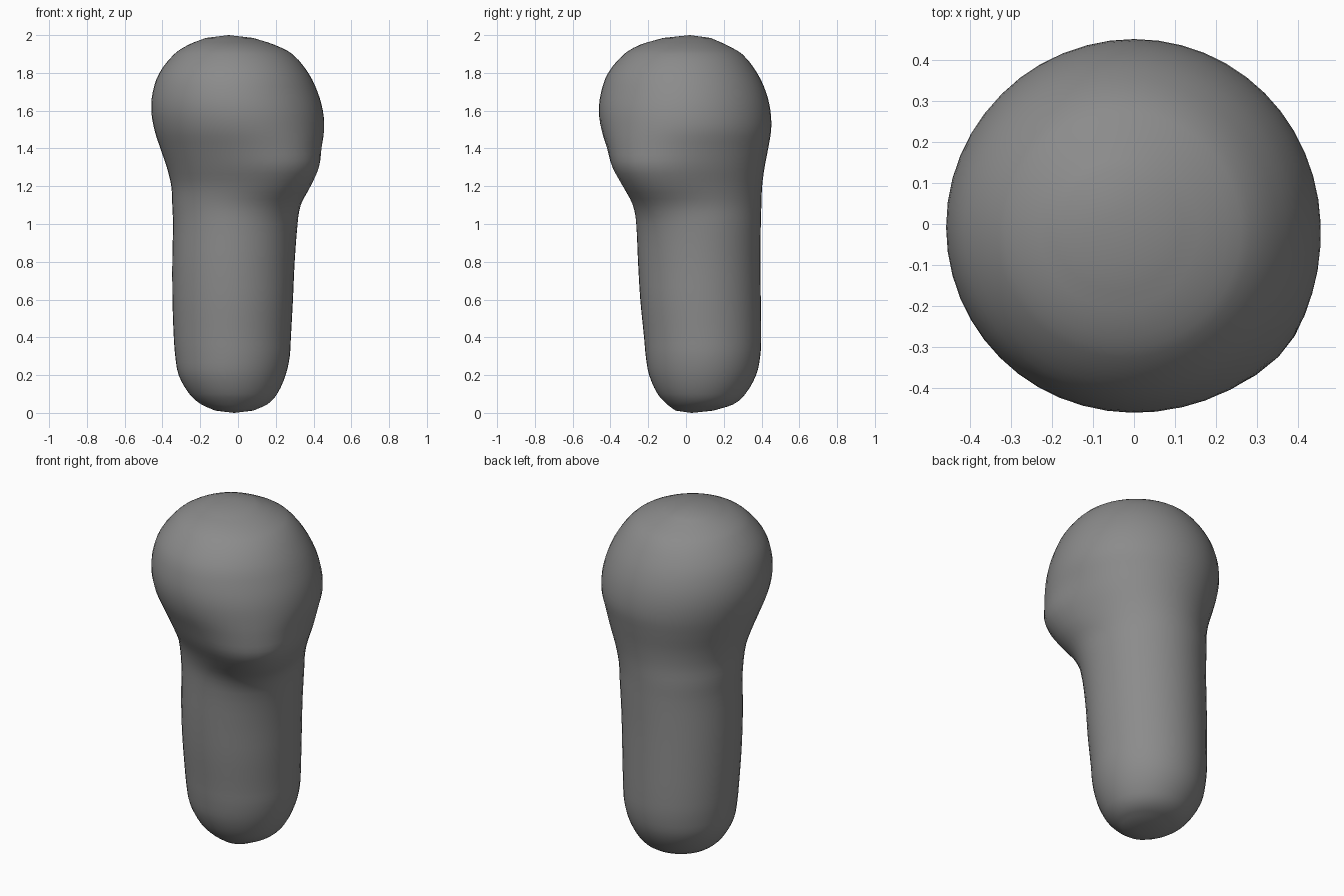
import bpy
import bmesh
from math import cos, sin, pi, exp

default_cube = bpy.data.objects.get("Cube")
if default_cube:
    bpy.data.objects.remove(default_cube, do_unlink=True)


def make_material(name, level):
    material = bpy.data.materials.new(name)
    material.use_nodes = True
    colour = (level, level, level, 1)
    material.diffuse_color = colour
    material.node_tree.nodes["Principled BSDF"].inputs["Base Color"].default_value = colour
    return material


# Cross-sections from foot to crown: height, centre x, centre y, radius, chin bulge
sections = [
    (.012, -.02, .045, .1, 0),
    (.045, -.02, .075, .175, 0),
    (.1, -.025, .082, .232, 0),
    (.2, -.031, .088, .283, 0),
    (.3, -.029, .09, .303, 0),
    (.4, -.03, .088, .31, 0),
    (.6, -.028, .077, .319, 0),
    (.8, -.024, .07, .324, 0),
    (1, -.016, .068, .328, .015),
    (1.1, -.015, .066, .333, .05),
    (1.2, -.003, .053, .35, .1),
    (1.3, .005, .034, .382, .11),
    (1.4, .004, .02, .415, .075),
    (1.5, .003, .005, .446, .03),
    (1.6, -.006, -.006, .453, .01),
    (1.7, -.015, -.013, .436, 0),
    (1.8, -.022, -.018, .394, 0),
    (1.9, -.025, -.015, .312, 0),
    (1.95, -.035, -.015, .225, 0),
    (1.985, -.045, .005, .125, 0),
]
foot_pole = (-.02, .03, 0)
crown_pole = (-.05, .02, 2)
sides = 48
steps = 3
chin_angle = -pi / 4
chin_spread = .45


def smooth_sections(rows):
    """Fill in between the sections along a smooth curve."""
    result = []
    for k in range(len(rows) - 1):
        a, b = rows[max(k - 1, 0)], rows[k]
        c, d = rows[k + 1], rows[min(k + 2, len(rows) - 1)]
        span = c[0] - b[0]
        for step in range(steps):
            t = step / steps
            row = [b[0] + span * t]
            for n in range(1, len(b)):
                start = span * (c[n] - a[n]) / (c[0] - a[0])
                end = span * (d[n] - b[n]) / (d[0] - b[0])
                rise = c[n] - b[n]
                row.append(b[n] + t * (start + t * (3 * rise - 2 * start - end
                                                    + t * (start + end - 2 * rise))))
            result.append(row)
    return result + [rows[-1]]


def add_ring(bm, height, centre_x, centre_y, radius, bulge):
    """One round section, pushed outwards around the chin direction."""
    ring = []
    for i in range(sides):
        angle = 2 * pi * i / sides - pi + chin_angle
        offset = (angle - chin_angle) / chin_spread
        reach = radius + bulge * exp(-offset * offset / 2)
        ring.append(bm.verts.new((centre_x + reach * cos(angle),
                                  centre_y + reach * sin(angle), height)))
    return ring


# Rounded stem flowing into the bulging head, as one skin
bm = bmesh.new()
rings = [add_ring(bm, *section) for section in smooth_sections(sections)]
foot = bm.verts.new(foot_pole)
crown = bm.verts.new(crown_pole)
for lower, upper in zip(rings, rings[1:]):
    for i in range(sides):
        j = (i + 1) % sides
        bm.faces.new((lower[i], lower[j], upper[j], upper[i]))
for i in range(sides):
    j = (i + 1) % sides
    bm.faces.new((foot, rings[0][j], rings[0][i]))
    bm.faces.new((crown, rings[-1][i], rings[-1][j]))
for face in bm.faces:
    face.smooth = True

mesh = bpy.data.meshes.new("rounded_body")
bm.to_mesh(mesh)
bm.free()
mesh.materials.append(make_material("mid grey", .26))
body = bpy.data.objects.new("rounded_body", mesh)
bpy.context.collection.objects.link(body)
